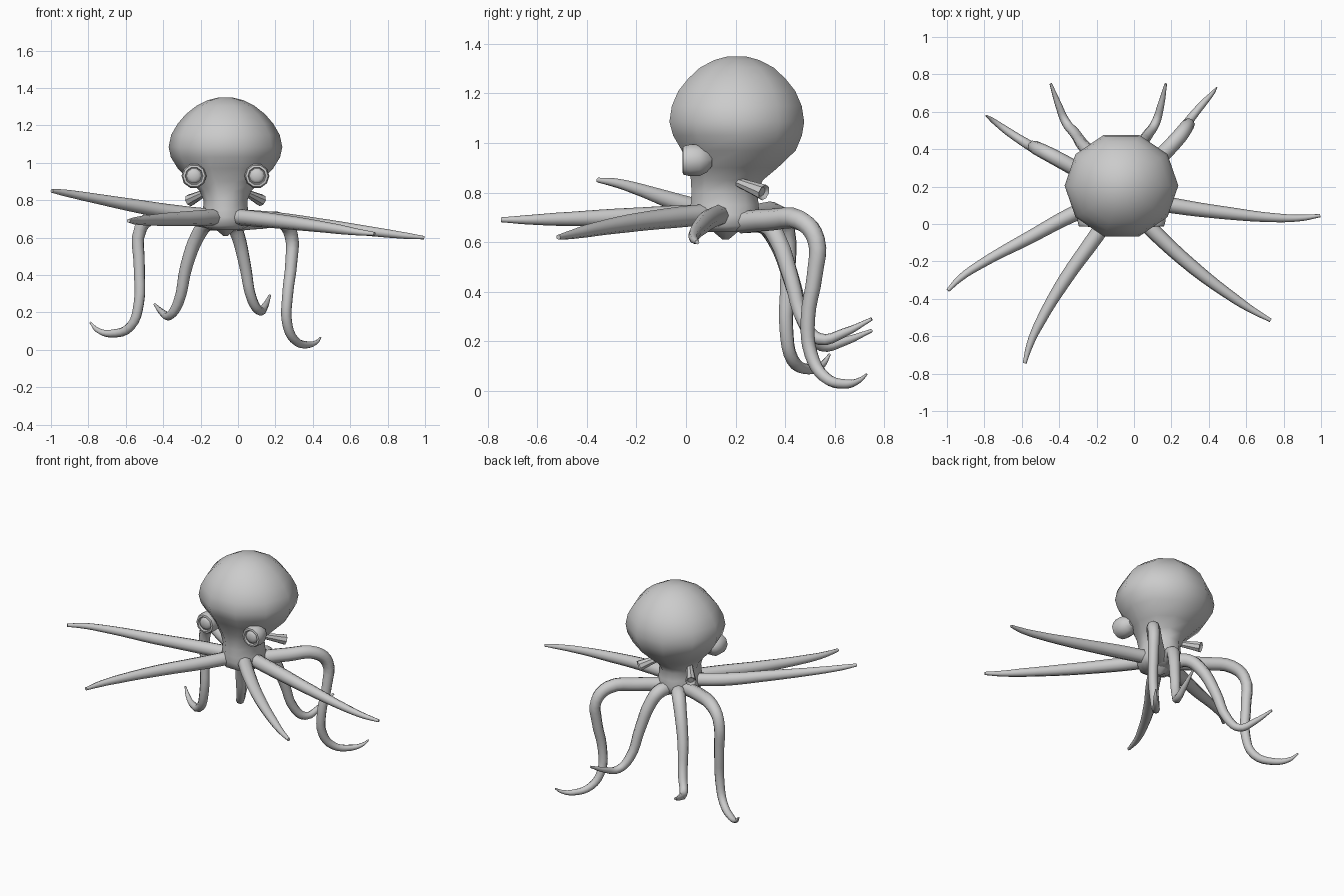
import bpy, bmesh, math
from mathutils import Vector, Matrix

CX = -0.067  # body centre line


def finish(bm, name, angle=50):
    bmesh.ops.recalc_face_normals(bm, faces=bm.faces)
    me = bpy.data.meshes.new(name)
    bm.to_mesh(me)
    bm.free()
    ob = bpy.data.objects.new(name, me)
    bpy.context.collection.objects.link(ob)
    shade(ob, angle)
    return ob


def shade(ob, angle):
    bpy.ops.object.select_all(action='DESELECT')
    ob.select_set(True)
    bpy.context.view_layer.objects.active = ob
    bpy.ops.object.shade_smooth_by_angle(angle=math.radians(angle))


def loft(name, rings, n, frame=Matrix.Identity(4), angle=50):
    """Rings are (height, centre y, x radius, y radius), stacked along local z."""
    bm = bmesh.new()
    rows = []
    for h, cy, rx, ry in rings:
        rows.append([bm.verts.new(frame @ Vector((rx * math.cos(2 * math.pi * i / n),
                                                  cy + ry * math.sin(2 * math.pi * i / n), h)))
                     for i in range(n)])
    for a, b in zip(rows, rows[1:]):
        for i in range(n):
            j = (i + 1) % n
            bm.faces.new((a[i], a[j], b[j], b[i]))
    bm.faces.new(rows[0][::-1])
    bm.faces.new(rows[-1])
    return finish(bm, name, angle)


def arm(name, pts):
    """Tapered tube through (x, y, z, radius) points."""
    cu = bpy.data.curves.new(name, 'CURVE')
    cu.dimensions = '3D'
    cu.bevel_depth = 1.0
    cu.bevel_resolution = 2
    cu.resolution_u = 4
    cu.use_fill_caps = True
    sp = cu.splines.new('BEZIER')
    sp.bezier_points.add(len(pts) - 1)
    for p, (x, y, z, r) in zip(sp.bezier_points, pts):
        p.co = (x, y, z)
        p.radius = r
        p.handle_left_type = p.handle_right_type = 'AUTO'
    ob = bpy.data.objects.new(name, cu)
    bpy.context.collection.objects.link(ob)
    bpy.ops.object.select_all(action='DESELECT')
    ob.select_set(True)
    bpy.context.view_layer.objects.active = ob
    bpy.ops.object.convert(target='MESH')
    shade(bpy.context.view_layer.objects.active, 60)


# Mantle, neck and base in one lofted skin
k = 1 / math.cos(math.pi / 10)
mantle = [(0.64, .16, .08, .08), (0.665, .16, .13, .13), (0.71, .158, .126, .138), (0.75, .156, .12, .137),
          (0.80, .155, .117, .133), (0.85, .165, .138, .145), (0.90, .19, .185, .18),
          (0.97, .213, .255, .23), (1.03, .208, .292, .26), (1.085, .205, .304, .272),
          (1.15, .205, .29, .262), (1.21, .205, .255, .236), (1.26, .205, .212, .196),
          (1.305, .205, .155, .148), (1.335, .205, .095, .09), (1.35, .205, .035, .035)]
loft("mantle", [(z, cy, rx, ry * k) for z, cy, rx, ry in mantle], 10, angle=80)

# Beak under the body
loft("beak", [(0.61, 0, .012, .012), (0.65, 0, .06, .06)], 8, Matrix.Translation((CX, .16, 0)))

# Eyes (rim, recess and pupil facing forward) and siphons on both sides
for side, s in (("left", -1), ("right", 1)):
    eye = Matrix.Translation((CX + s * .168, 0, .93)) @ Matrix.Rotation(math.pi / 2, 4, 'X')
    # local z points to -y
    loft(side + "_eye", [(-.105, 0, .025, .025), (-.085, 0, .05, .05), (-.055, 0, .066, .066),
                         (-.015, 0, .067, .067), (.012, 0, .06, .06), (.014, 0, .048, .048),
                         (.002, 0, .044, .044)], 10, eye, 35)
    loft(side + "_pupil", [(-.01, 0, .044, .044), (.004, 0, .04, .04), (.012, 0, .025, .025),
                           (.015, 0, .008, .008)], 10, eye, 50)
    a, b = Vector((CX + s * .09, .19, .85)), Vector((CX + s * .19, .315, .80))
    d = b - a
    rot = Matrix.Translation(a) @ d.to_track_quat('Z', 'Y').to_matrix().to_4x4()
    loft(side + "_siphon", [(0, 0, .016, .016), (d.length * .75, 0, .028, .028), (d.length, 0, .033, .033),
                            (d.length - .012, 0, .02, .02)], 8, rot, 35)

# Front arms, stretched out
arm("front_left_outer_arm", [(-.13, .13, .71, .043), (-.31, .06, .73, .042), (-.56, -.073, .772, .035),
                             (-.82, -.215, .82, .024), (-.93, -.29, .84, .018), (-.995, -.355, .85, .01)])
arm("front_left_inner_arm", [(-.115, .07, .71, .043), (-.2, -.06, .705, .042), (-.37, -.3, .698, .036),
                             (-.505, -.53, .692, .026), (-.555, -.64, .69, .019), (-.585, -.745, .69, .01)])
arm("front_right_inner_arm", [(0, .07, .71, .043), (.1, -.035, .70, .042), (.32, -.235, .675, .036),
                              (.54, -.40, .645, .026), (.64, -.465, .63, .018), (.73, -.515, .62, .01)])
arm("front_right_outer_arm", [(.0, .14, .71, .043), (.2, .1, .695, .042), (.5, .058, .66, .034),
                              (.78, .032, .625, .023), (.9, .033, .61, .017), (.995, .045, .60, .009)])

# Rear arms, hanging down with curled tips
arm("rear_left_outer_arm", [(-.14, .21, .69, .043), (-.32, .30, .715, .042), (-.45, .37, .713, .04),
                            (-.52, .405, .65, .036), (-.528, .41, .45, .031), (-.53, .405, .25, .029),
                            (-.575, .43, .125, .026), (-.675, .495, .087, .021), (-.75, .55, .105, .014),
                            (-.79, .58, .147, .005)])
arm("rear_left_inner_arm", [(-.11, .24, .68, .043), (-.165, .31, .675, .042), (-.215, .365, .61, .038),
                            (-.275, .425, .45, .033), (-.32, .49, .25, .028), (-.365, .545, .183, .024),
                            (-.405, .64, .20, .018), (-.445, .75, .243, .007)])
arm("rear_right_inner_arm", [(-.055, .24, .68, .043), (-.03, .32, .675, .042), (0, .37, .61, .038),
                             (.038, .425, .45, .033), (.075, .48, .27, .028), (.115, .54, .208, .024),
                             (.145, .64, .235, .018), (.17, .75, .29, .007)])
arm("rear_right_outer_arm", [(-.01, .22, .68, .045), (.12, .34, .69, .044), (.24, .465, .685, .041),
                             (.285, .525, .61, .036), (.285, .52, .47, .032), (.265, .492, .29, .029),
                             (.262, .505, .147, .027), (.30, .56, .055, .024), (.37, .645, .027, .019),
                             (.42, .70, .042, .011), (.442, .73, .067, .004)])

# Centre the mantle loft on the body line
bpy.data.objects["mantle"].location.x = CX
